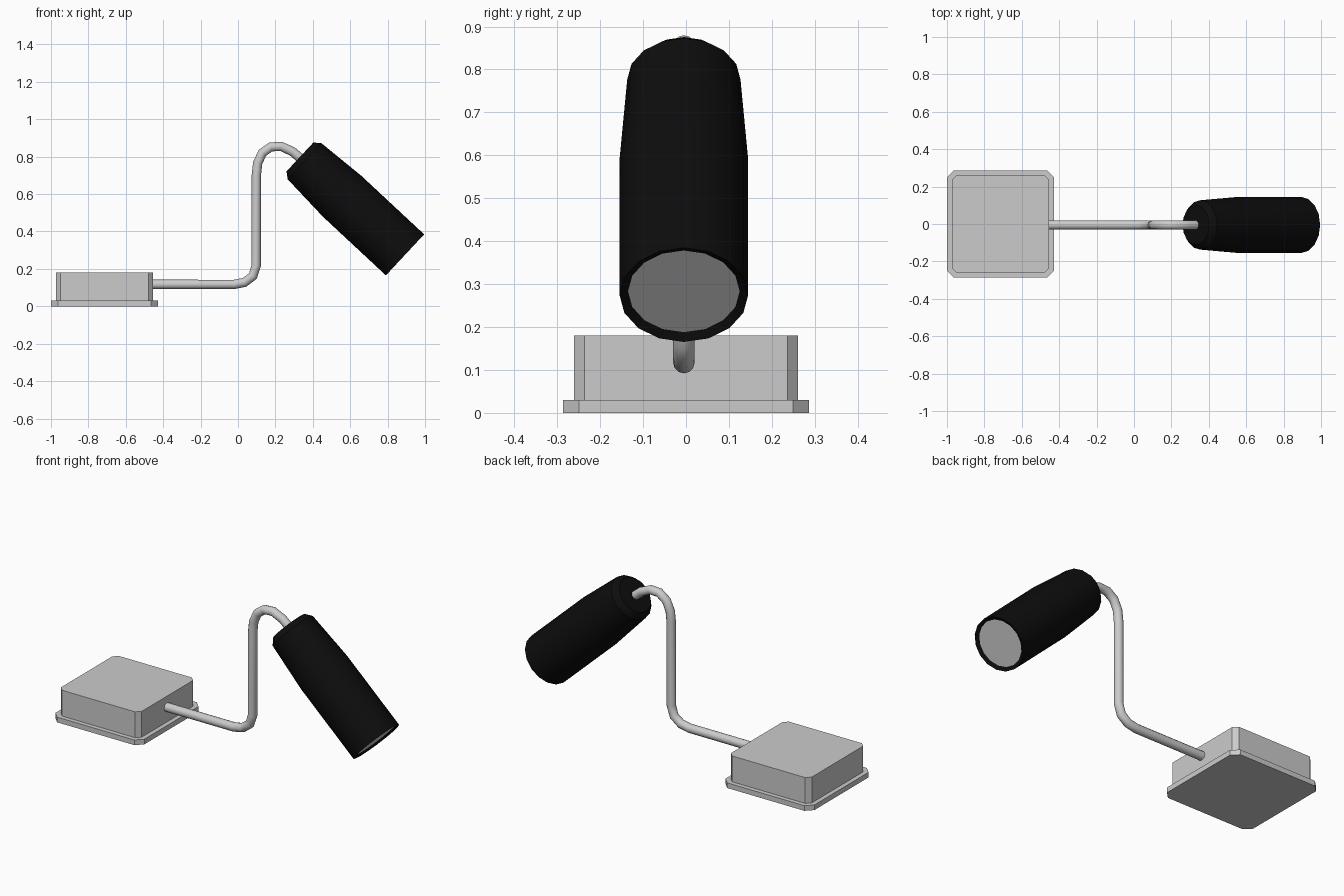
import bpy, bmesh, math
from mathutils import Vector

if "Cube" in bpy.data.objects:
    bpy.data.objects.remove(bpy.data.objects["Cube"])

Y = -0.005  # depth of rod and shade


def add_object(name, bm):
    bmesh.ops.recalc_face_normals(bm, faces=bm.faces)
    me = bpy.data.meshes.new(name)
    bm.to_mesh(me)
    bm.free()
    ob = bpy.data.objects.new(name, me)
    bpy.context.collection.objects.link(ob)
    return ob


def chamfered_block(name, cx, hx, hy, z0, z1, c):
    """Box with its four upright corners cut off."""
    bm = bmesh.new()
    outline = []
    for sx, sy in ((1, 1), (-1, 1), (-1, -1), (1, -1)):
        a = (cx + sx * hx, sy * (hy - c), z0)
        b = (cx + sx * (hx - c), sy * hy, z0)
        outline += [a, b] if sx * sy > 0 else [b, a]
    face = bm.faces.new([bm.verts.new(p) for p in outline])
    top = bmesh.ops.extrude_face_region(bm, geom=[face], use_keep_orig=True)["geom"]
    bmesh.ops.translate(bm, vec=(0, 0, z1 - z0),
                        verts=[v for v in top if isinstance(v, bmesh.types.BMVert)])
    return add_object(name, bm)


def lathe(name, profile, origin, axis, sides=16, cap_first=False, cap_last=False):
    """Turn (distance, radius) pairs around an axis lying in the XZ plane."""
    u = Vector(axis).normalized()
    side = Vector((0, 1, 0))
    v = side.cross(u)
    bm = bmesh.new()
    rings = []
    for s, r in profile:
        ring = []
        for i in range(sides):
            t = 2 * math.pi * i / sides
            ring.append(bm.verts.new(Vector(origin) + u * s + (side * math.cos(t) + v * math.sin(t)) * r))
        rings.append(ring)
    for a, b in zip(rings, rings[1:]):
        for i in range(sides):
            j = (i + 1) % sides
            bm.faces.new((a[i], a[j], b[j], b[i]))
    if cap_first:
        bm.faces.new(rings[0])
    if cap_last:
        bm.faces.new(rings[-1])
    return add_object(name, bm)


# Base: thin plinth and box
chamfered_block("base_plinth", -0.714, 0.286, 0.287, 0.0, 0.03, 0.038)
chamfered_block("base_box", -0.714, 0.26, 0.261, 0.03, 0.18, 0.025)

# Bent rod
path = [(-0.47, 0.117), (-0.02, 0.117), (0.035, 0.128), (0.08, 0.162), (0.098, 0.22),
        (0.098, 0.70), (0.105, 0.765), (0.13, 0.82), (0.175, 0.852), (0.23, 0.855),
        (0.29, 0.828), (0.338, 0.788)]
curve = bpy.data.curves.new("rod", "CURVE")
curve.dimensions = "3D"
curve.bevel_depth = 0.025
curve.bevel_resolution = 4
curve.use_fill_caps = True
spline = curve.splines.new("POLY")
spline.points.add(len(path) - 1)
for point, (x, z) in zip(spline.points, path):
    point.co = (x, Y, z, 1)
bpy.context.collection.objects.link(bpy.data.objects.new("rod", curve))

# Lamp shade: tapered tube with closed top and recessed mouth
mouth, axis = (0.893, Y, 0.275), (-0.732, 0, 0.682)
shade = lathe("shade", [(0.012, 0.13), (0, 0.15), (0.46, 0.15), (0.735, 0.132), (0.768, 0.105)],
              mouth, axis, cap_last=True)
black = bpy.data.materials.new("black")
black.diffuse_color = (0.004, 0.004, 0.004, 1)
black.use_nodes = True
black.node_tree.nodes["Principled BSDF"].inputs["Base Color"].default_value = black.diffuse_color
shade.data.materials.append(black)
bpy.context.view_layer.objects.active = shade
shade.select_set(True)
bpy.ops.object.shade_smooth_by_angle(angle=math.radians(30))

# Light disc in the mouth
lathe("light_disc", [(0.012, 0.13)], mouth, axis, cap_first=True)
